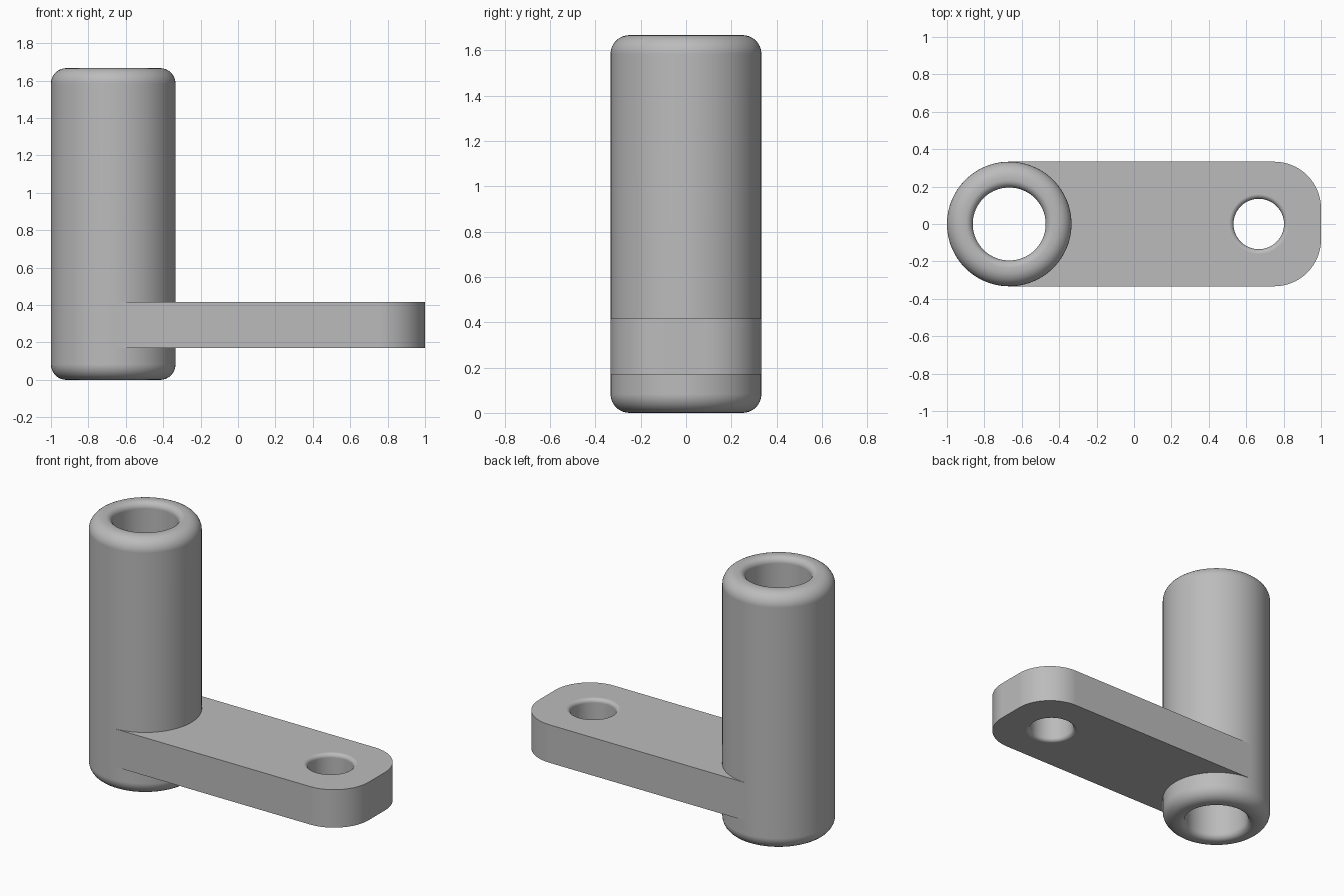
import bpy, bmesh
from math import sin, cos, pi, radians

old = bpy.data.objects.get("Cube")
if old:
    bpy.data.objects.remove(old, do_unlink=True)

TUBE_X, HOLE_X = -0.667, 0.667
RADIUS, BORE, HEIGHT = 0.333, 0.195, 1.667
PLATE_LOW, PLATE_HIGH = 0.17, 0.417

grey = bpy.data.materials.new("plain_grey")
grey.use_nodes = True
colour = (0.5, 0.5, 0.5, 1)
grey.diffuse_color = colour
grey.node_tree.nodes["Principled BSDF"].inputs["Base Color"].default_value = colour


def arc(cx, cy, r, start, end, steps):
    angles = [radians(start + (end - start) * i / steps) for i in range(steps + 1)]
    return [(cx + r * cos(a), cy + r * sin(a)) for a in angles]


def make_object(name, bm):
    bmesh.ops.recalc_face_normals(bm, faces=bm.faces)
    mesh = bpy.data.meshes.new(name)
    bm.to_mesh(mesh)
    bm.free()
    mesh.materials.append(grey)
    obj = bpy.data.objects.new(name, mesh)
    bpy.context.collection.objects.link(obj)
    return obj


def lathe(name, profile, x, steps=96, capped=False):
    """Turn a profile of (radius, height) points; closed as a ring, or capped."""
    bm = bmesh.new()
    rings = [[bm.verts.new((x + r * cos(2 * pi * i / steps), r * sin(2 * pi * i / steps), z))
              for i in range(steps)] for r, z in profile]
    pairs = list(zip(rings, rings[1:]))
    if capped:
        bm.faces.new(rings[0])
        bm.faces.new(rings[-1])
    else:
        pairs.append((rings[-1], rings[0]))
    for a, b in pairs:
        for i in range(steps):
            j = (i + 1) % steps
            bm.faces.new((a[i], a[j], b[j], b[i]))
    return make_object(name, bm)


def smooth(obj):
    bpy.ops.object.select_all(action="DESELECT")
    obj.select_set(True)
    bpy.context.view_layer.objects.active = obj
    bpy.ops.object.shade_smooth_by_angle(angle=radians(35))
    mod = obj.modifiers.new("even_shading", "WEIGHTED_NORMAL")
    mod.keep_sharp = True


# Upright tube with rounded outer and inner rims
big, small = 0.083, 0.04
tube_profile = (
    arc(RADIUS - big, big, big, -90, 0, 8)
    + arc(RADIUS - big, HEIGHT - big, big, 0, 90, 8)
    + arc(BORE + small, HEIGHT - small, small, 90, 180, 6)
    + arc(BORE + small, small, small, 180, 270, 6))
smooth(lathe("upright_tube", tube_profile, TUBE_X))

# Flat arm with rounded free corners, wrapping the tube at the other end
corner = 0.25
outline = (
    [(TUBE_X, -RADIUS)]
    + arc(1 - corner, corner - RADIUS, corner, -90, 0, 16)
    + arc(1 - corner, RADIUS - corner, corner, 0, 90, 16)
    + [(TUBE_X, RADIUS)]
    + arc(TUBE_X, 0, RADIUS - 0.035, 90, -90, 32))
bm = bmesh.new()
base = bm.faces.new([bm.verts.new((x, y, PLATE_LOW)) for x, y in outline])
raised = bmesh.ops.extrude_face_region(bm, geom=[base])["geom"]
bmesh.ops.translate(bm, vec=(0, 0, PLATE_HIGH - PLATE_LOW),
                    verts=[v for v in raised if isinstance(v, bmesh.types.BMVert)])
arm = make_object("flat_arm", bm)

# Pin hole with softened rims, cut through the arm
pin, rim = 0.135, 0.025
hole_profile = (
    [(pin + rim, PLATE_LOW - 0.1)]
    + arc(pin + rim, PLATE_LOW + rim, rim, 270, 180, 5)
    + arc(pin + rim, PLATE_HIGH - rim, rim, 180, 90, 5)
    + [(pin + rim, PLATE_HIGH + 0.1)])
cutter = lathe("hole_cutter", hole_profile, HOLE_X, 64, capped=True)
cutter.hide_render = True
cut = arm.modifiers.new("pin_hole", "BOOLEAN")
cut.operation = "DIFFERENCE"
cut.solver = "EXACT"
cut.object = cutter
bpy.context.view_layer.objects.active = arm
bpy.ops.object.modifier_apply(modifier=cut.name)
bpy.data.objects.remove(cutter, do_unlink=True)
smooth(arm)
